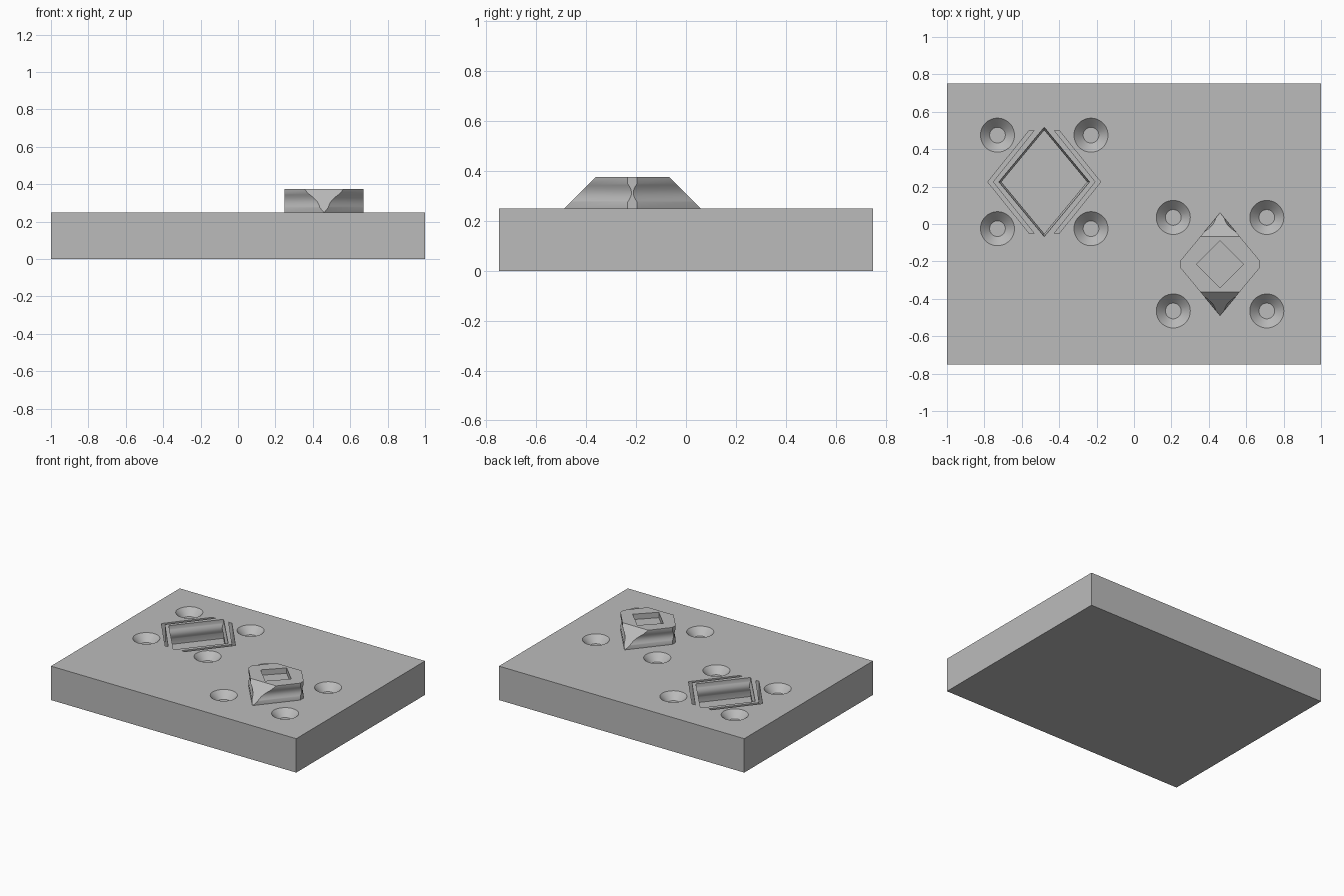
import bpy, bmesh, math
from mathutils import Vector

if "Cube" in bpy.data.objects:
    bpy.data.objects.remove(bpy.data.objects["Cube"])

grey = bpy.data.materials.new("plain grey")
grey.diffuse_color = (0.5, 0.5, 0.5, 1)
grey.use_nodes = True
grey.node_tree.nodes["Principled BSDF"].inputs["Base Color"].default_value = grey.diffuse_color
TOP = 0.25


def finish(name, bm):
    bmesh.ops.recalc_face_normals(bm, faces=bm.faces)
    me = bpy.data.meshes.new(name)
    bm.to_mesh(me)
    bm.free()
    ob = bpy.data.objects.new(name, me)
    bpy.context.collection.objects.link(ob)
    me.materials.append(grey)
    return ob


def stack(bm, layers):
    """Solid from equal-length outlines: [(z, [(x, y), ...]), ...]"""
    rings = [[bm.verts.new((x, y, z)) for x, y in pts] for z, pts in layers]
    n = len(rings[0])
    for a, b in zip(rings, rings[1:]):
        for i in range(n):
            j = (i + 1) % n
            bm.faces.new((a[i], a[j], b[j], b[i]))
    bm.faces.new(rings[0][::-1])
    bm.faces.new(rings[-1])


def diamond(cx, cy, rx, ry):
    return [(cx + rx, cy), (cx, cy + ry), (cx - rx, cy), (cx, cy - ry)]


def waisted(bm, cx, cy, rx, ry, z0, z1, g0, g1, depth):
    """Diamond prism whose walls carry a rounded groove between g0 and g1"""
    zs = [g0 + (g1 - g0) * i / 12 for i in range(13)]
    layers = [(z0, 0)] + [(z, math.sin(math.pi * i / 12) * depth) for i, z in enumerate(zs)] + [(z1, 0)]
    stack(bm, [(z, diamond(cx, cy, rx - d, ry - d * ry / rx)) for z, d in layers])


def cut(ob, cutter):
    mod = ob.modifiers.new("cut", 'BOOLEAN')
    mod.operation = 'DIFFERENCE'
    mod.solver = 'EXACT'
    mod.object = cutter
    bpy.context.view_layer.objects.active = ob
    bpy.ops.object.modifier_apply(modifier=mod.name)
    bpy.data.objects.remove(cutter)


# base block
bm = bmesh.new()
stack(bm, [(z, [(-1, -.75), (1, -.75), (1, .75), (-1, .75)]) for z in (0, TOP)])
base = finish("base_block", bm)

# countersunk dimples around each feature
bm = bmesh.new()
over = 0.02
for cx, cy in ((-0.48, 0.225), (0.46, -0.215)):
    for sx in (-1, 1):
        for sy in (-1, 1):
            x, y = cx + sx * 0.25, cy + sy * 0.25
            stack(bm, [(z, [(x + r * math.cos(math.tau * i / 48), y + r * math.sin(math.tau * i / 48))
                            for i in range(48)])
                       for z, r in ((TOP - 0.05, 0.042), (TOP, 0.091), (TOP + over, 0.091))])
cut(base, finish("dimple_cutter", bm))

# diamond socket with a rounded rib on its walls
sx, sy = -0.48, 0.225
bm = bmesh.new()
waisted(bm, sx, sy, 0.242, 0.292, TOP - 0.14, TOP + over, TOP - 0.1, TOP - 0.025, 0.013)
cut(base, finish("socket_cutter", bm))

# chevron relief slots on both sides of the socket
bm = bmesh.new()
for s in (-1, 1):
    pts = [(0.08, 0.275), (0.302, 0), (0.08, -0.275), (0.054, -0.275), (0.274, 0), (0.054, 0.275)]
    stack(bm, [(z, [(sx + s * x, sy + y) for x, y in pts]) for z in (TOP - 0.14, TOP + over)])
cut(base, finish("slot_cutter", bm))

# diamond plug with grooved walls, blunt sides and sloped ends
px, py, h = 0.46, -0.215, 0.125
bm = bmesh.new()
waisted(bm, px, py, 0.228, 0.275, TOP, TOP + h, TOP + 0.025, TOP + 0.1, 0.013)
for s in (-1, 1):
    for co, no in (((px + s * 0.212, py, TOP), (s, 0, 0)),
                   ((px, py + s * 0.273, TOP), (0, s, 1))):
        r = bmesh.ops.bisect_plane(bm, geom=bm.verts[:] + bm.edges[:] + bm.faces[:],
                                   plane_co=co, plane_no=Vector(no).normalized(), clear_outer=True)
        edges = [e for e in r["geom_cut"] if isinstance(e, bmesh.types.BMEdge)]
        bmesh.ops.edgeloop_fill(bm, edges=edges)
plug = finish("diamond_plug", bm)

# shallow diamond pocket in the plug top
bm = bmesh.new()
stack(bm, [(z, diamond(px, py, 0.125, 0.125)) for z in (TOP + h - 0.04, TOP + h + over)])
cut(plug, finish("pocket_cutter", bm))

# smooth curved walls, keep hard edges
for ob in (base, plug):
    bpy.ops.object.select_all(action='DESELECT')
    ob.select_set(True)
    bpy.context.view_layer.objects.active = ob
    bpy.ops.object.shade_smooth_by_angle(angle=math.radians(30))
